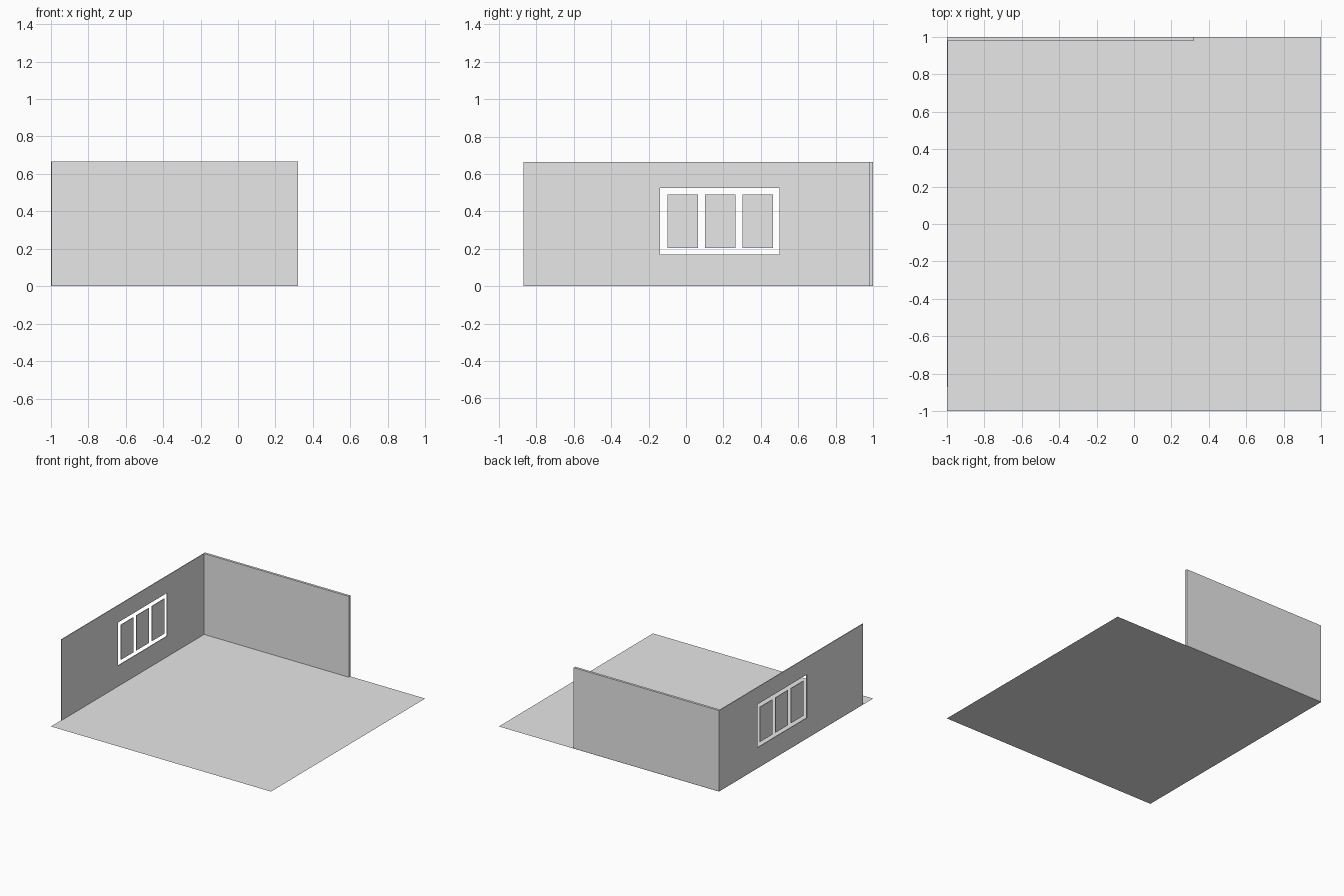
import bpy
import bmesh

cube = bpy.data.objects.get("Cube")
if cube:
    bpy.data.objects.remove(cube, do_unlink=True)

GREY = (0.8, 0.8, 0.8, 1.0)
mat = bpy.data.materials.new("light grey")
mat.use_nodes = True
mat.diffuse_color = GREY
mat.node_tree.nodes["Principled BSDF"].inputs["Base Color"].default_value = GREY

HEIGHT = 0.665
SIDE_THICK = 0.006


def finish(name, bm):
    bmesh.ops.recalc_face_normals(bm, faces=bm.faces)
    mesh = bpy.data.meshes.new(name)
    bm.to_mesh(mesh)
    bm.free()
    mesh.materials.append(mat)
    obj = bpy.data.objects.new(name, mesh)
    bpy.context.collection.objects.link(obj)
    return obj


def box(name, low, high):
    bm = bmesh.new()
    bmesh.ops.create_cube(bm, size=1)
    for v in bm.verts:
        for i in range(3):
            v.co[i] = high[i] if v.co[i] > 0 else low[i]
    return finish(name, bm)


def rect(bm, x, y0, y1, z0, z1):
    corners = ((y0, z0), (y1, z0), (y1, z1), (y0, z1))
    return [bm.verts.new((x, y, z)) for y, z in corners]


# Floor sheet
bm = bmesh.new()
bmesh.ops.create_grid(bm, x_segments=1, y_segments=1, size=1)
finish("floor", bm)

# Back wall, covering part of the width
box("back_wall", (SIDE_THICK - 1, 0.98, 0.001), (0.32, 1, HEIGHT))

# Thin side wall with a window opening
bm = bmesh.new()
loops = [(rect(bm, x, -0.87, 1, 0.001, HEIGHT),
          rect(bm, x, -0.14, 0.50, 0.17, 0.525)) for x in (-1, SIDE_THICK - 1)]
(outer_a, inner_a), (outer_b, inner_b) = loops
for i in range(4):
    j = (i + 1) % 4
    for p, q in ((outer_a, inner_a), (outer_b, inner_b),
                 (outer_a, outer_b), (inner_a, inner_b)):
        bm.faces.new((p[i], p[j], q[j], q[i]))
finish("side_wall", bm)

# Three panels standing free in the opening
for i, y in enumerate((-0.098, 0.102, 0.303)):
    box(f"window_panel_{i + 1}", (-1, y, 0.204), (SIDE_THICK - 1, y + 0.163, 0.49))
